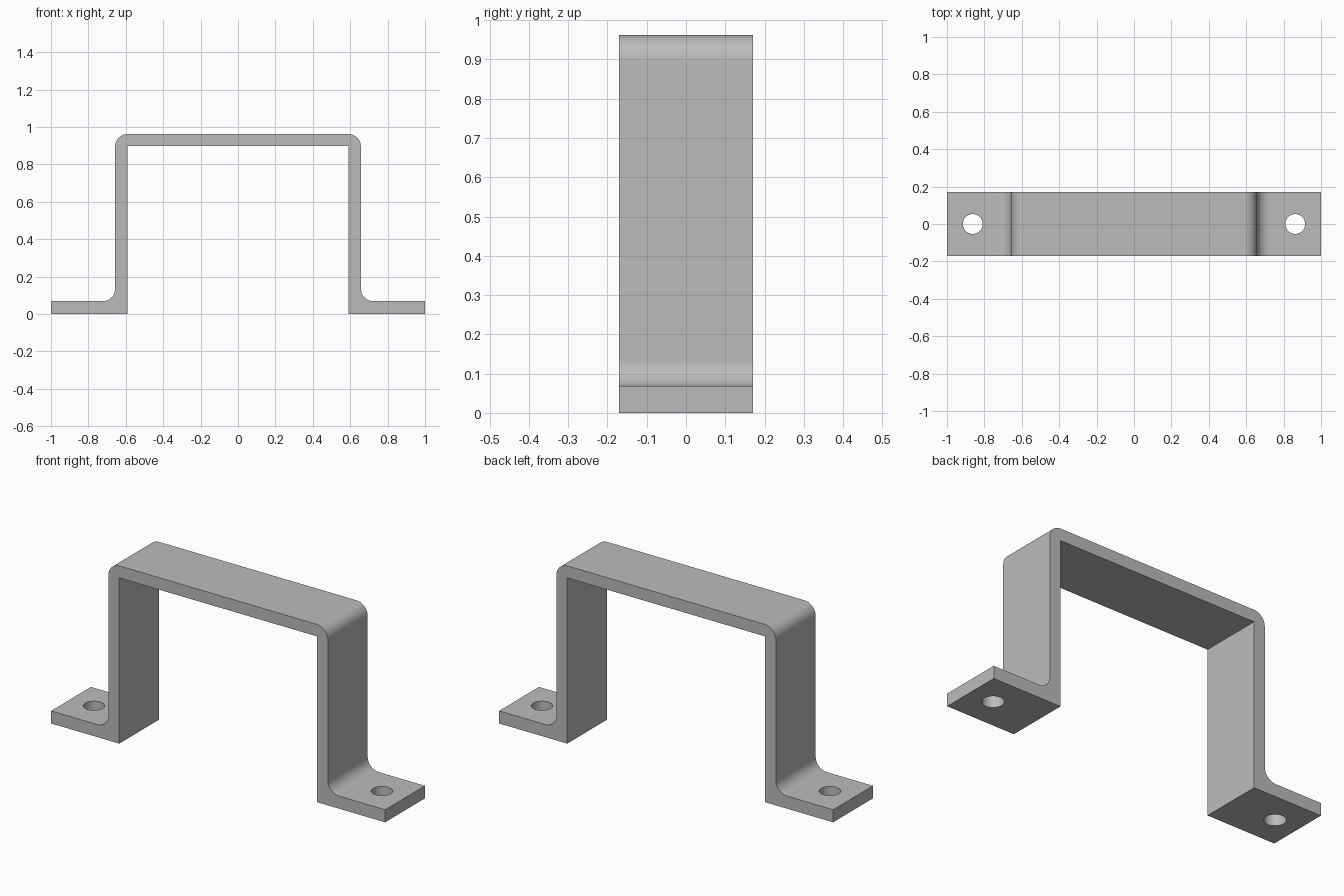
import bpy
import bmesh
from math import cos, sin, radians

default_cube = bpy.data.objects.get("Cube")
if default_cube:
    bpy.data.objects.remove(default_cube, do_unlink=True)

HALF_DEPTH = 0.17
INNER, OUTER = 0.592, 0.657     # faces of the upright
FLANGE = 0.068                  # flange thickness
UNDER, TOP = 0.897, 0.962       # faces of the bridge
RADIUS = 0.067                  # bend radius
HOLE_X, HOLE_RADIUS = 0.862, 0.053

# Brushed grey metal
steel = bpy.data.materials.new("grey steel")
steel.use_nodes = True
steel.diffuse_color = (0.5, 0.5, 0.5, 1)
steel.node_tree.nodes["Principled BSDF"].inputs["Base Color"].default_value = (0.5, 0.5, 0.5, 1)


def arc(cx, cz, start, end, steps=12):
    angles = [radians(start + (end - start) * i / steps) for i in range(steps + 1)]
    return [(cx + RADIUS * cos(a), cz + RADIUS * sin(a)) for a in angles]


# Bracket: right half profile, mirrored, then extruded front to back
half = [(INNER, UNDER), (INNER, 0), (1, 0), (1, FLANGE)]
half += arc(OUTER + RADIUS, FLANGE + RADIUS, 270, 180)
half += arc(OUTER - RADIUS, TOP - RADIUS, 0, 90)
profile = half + [(-x, z) for x, z in reversed(half)]

bm = bmesh.new()
face = bm.faces.new([bm.verts.new((x, -HALF_DEPTH, z)) for x, z in profile])
extruded = bmesh.ops.extrude_face_region(bm, geom=[face])["geom"]
moved = [v for v in extruded if isinstance(v, bmesh.types.BMVert)]
bmesh.ops.translate(bm, verts=moved, vec=(0, 2 * HALF_DEPTH, 0))
bmesh.ops.recalc_face_normals(bm, faces=bm.faces)
mesh = bpy.data.meshes.new("bracket")
bm.to_mesh(mesh)
bm.free()
bracket = bpy.data.objects.new("bracket", mesh)
bpy.context.collection.objects.link(bracket)
mesh.materials.append(steel)

# Bolt holes through both flanges
for side, name in ((1, "left"), (-1, "right")):
    bpy.ops.mesh.primitive_cylinder_add(vertices=48, radius=HOLE_RADIUS, depth=0.3,
                                        location=(side * HOLE_X, 0, FLANGE / 2))
    cutter = bpy.context.object
    cutter.name = name + "_hole_cutter"
    cutter.hide_render = True
    cutter.data.materials.append(steel)
    cut = bracket.modifiers.new(name + "_hole", "BOOLEAN")
    cut.operation = "DIFFERENCE"
    cut.solver = "EXACT"
    cut.object = cutter
    bpy.ops.object.select_all(action="DESELECT")
    bracket.select_set(True)
    bpy.context.view_layer.objects.active = bracket
    bpy.ops.object.modifier_apply(modifier=cut.name)
    bpy.data.objects.remove(cutter, do_unlink=True)

# Smooth bends, crisp edges
bpy.ops.object.shade_smooth_by_angle(angle=radians(30))
weighted = bracket.modifiers.new("flat_face_normals", "WEIGHTED_NORMAL")
weighted.keep_sharp = True
